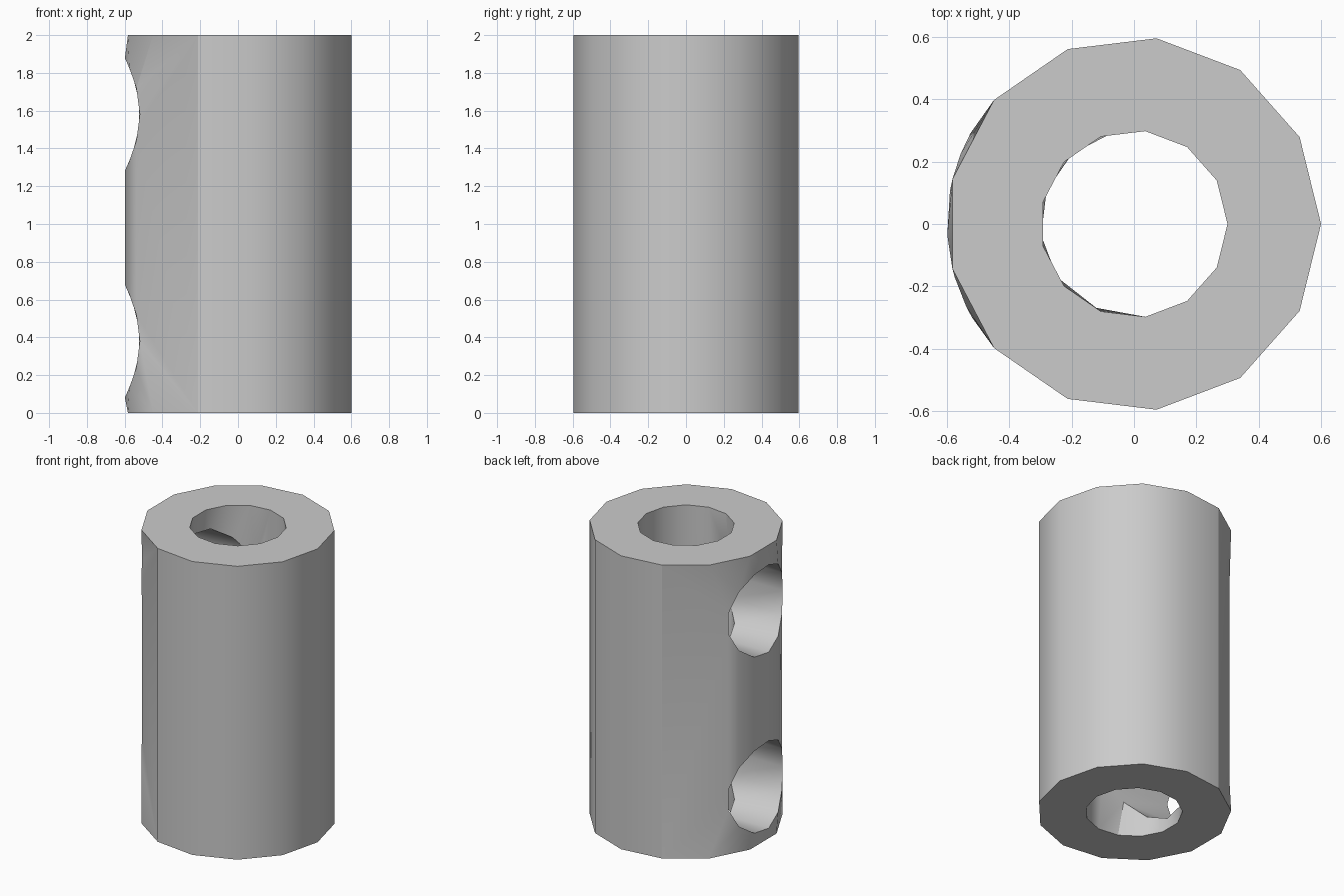
import bpy, bmesh
from math import sin, cos, pi, atan2, sqrt

SIDES = 13
STEP = 2 * pi / SIDES
HEIGHT = 2.0
OUTER, BORE, HOLE = 0.6, 0.3, 0.3
HOLE_HEIGHTS = (0.38, 1.58)

cube = bpy.data.objects.get("Cube")
if cube:
    bpy.data.objects.remove(cube, do_unlink=True)


def hole_angles():
    # corners of a side hole, starting at the -y side
    return [pi + i * STEP for i in range(SIDES)]


def hole_point(radius, t, centre):
    # where the hole's edge meets an upright cylinder of the given radius
    y = HOLE * cos(t)
    x = -sqrt(max(radius * radius - y * y, 0.0))
    return x, y, centre + HOLE * sin(t)


def wall_point(radius, k, z):
    return radius * cos(k * STEP), radius * sin(k * STEP), z


def add_face(bm, points):
    return bm.faces.new([bm.verts.new(p) for p in points])


def pierced_wall(bm, radius, first, last):
    # fill the pierced strip unrolled flat, then wrap it around the axis
    flat = bmesh.new()

    def loop(points):
        verts = [flat.verts.new((a * radius, z, 0)) for a, z in points]
        for i, v in enumerate(verts):
            flat.edges.new((verts[i - 1], v))

    ks = range(first, last + 1)
    loop([(k * STEP, 0) for k in ks] + [(k * STEP, HEIGHT) for k in reversed(ks)])
    for centre in HOLE_HEIGHTS:
        pts = [hole_point(radius, t, centre) for t in hole_angles()]
        loop([(atan2(y, x) % (2 * pi), z) for x, y, z in pts])
    bmesh.ops.triangle_fill(flat, edges=flat.edges[:], use_beauty=True, normal=(0, 0, 1))
    for f in flat.faces:
        add_face(bm, [wall_point(radius, v.co.x / radius / STEP, v.co.y) for v in f.verts])
    flat.free()
    # plain panels around the rest
    for k in range(last, first + SIDES):
        add_face(bm, [wall_point(radius, k, 0), wall_point(radius, k + 1, 0),
                      wall_point(radius, k + 1, HEIGHT), wall_point(radius, k, HEIGHT)])


bm = bmesh.new()

# outer wall and bore
pierced_wall(bm, OUTER, 4, 9)
pierced_wall(bm, BORE, 3, 10)

# flat end rings
for z in (0, HEIGHT):
    for k in range(SIDES):
        add_face(bm, [wall_point(OUTER, k, z), wall_point(OUTER, k + 1, z),
                      wall_point(BORE, k + 1, z), wall_point(BORE, k, z)])

# side hole linings
for centre in HOLE_HEIGHTS:
    for t in hole_angles():
        add_face(bm, [hole_point(OUTER, t, centre), hole_point(OUTER, t + STEP, centre),
                      hole_point(BORE, t + STEP, centre), hole_point(BORE, t, centre)])

bmesh.ops.remove_doubles(bm, verts=bm.verts[:], dist=0.0005)
bmesh.ops.recalc_face_normals(bm, faces=bm.faces[:])

mesh = bpy.data.meshes.new("pierced_tube")
bm.to_mesh(mesh)
bm.free()
tube = bpy.data.objects.new("pierced_tube", mesh)
bpy.context.collection.objects.link(tube)

# material
grey = bpy.data.materials.new("light_grey")
grey.use_nodes = True
colour = (0.6, 0.6, 0.6, 1)
grey.diffuse_color = colour
grey.node_tree.nodes["Principled BSDF"].inputs["Base Color"].default_value = colour
mesh.materials.append(grey)

# smooth walls, sharp rims
bpy.ops.object.select_all(action="DESELECT")
tube.select_set(True)
bpy.context.view_layer.objects.active = tube
bpy.ops.object.shade_smooth_by_angle()
